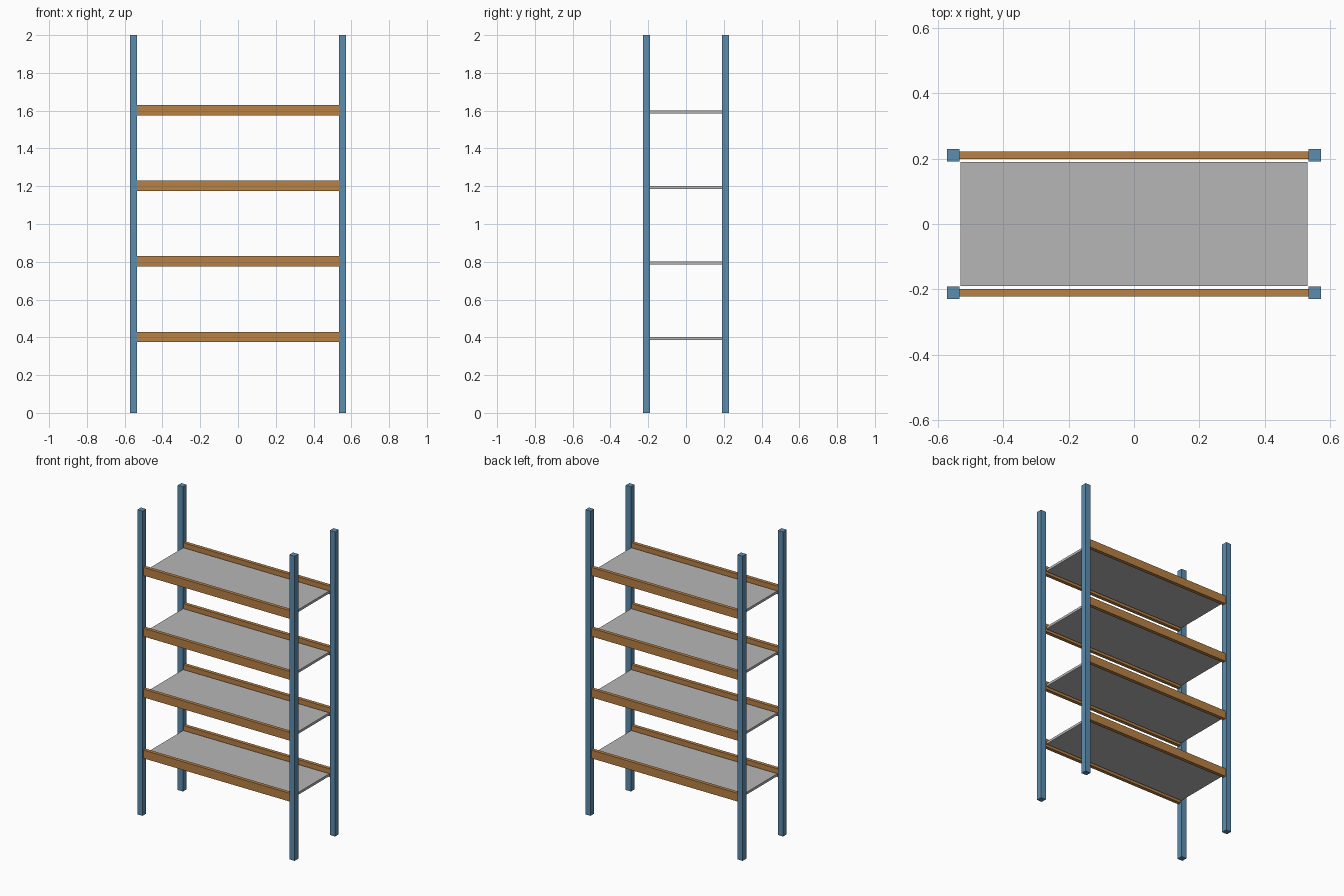
import bpy
import bmesh

cube = bpy.data.objects.get("Cube")
if cube:
    bpy.data.objects.remove(cube, do_unlink=True)


def make_material(name, colour):
    mat = bpy.data.materials.new(name)
    mat.use_nodes = True
    mat.diffuse_color = (*colour, 1)
    mat.node_tree.nodes["Principled BSDF"].inputs["Base Color"].default_value = (*colour, 1)
    return mat


def box(name, centre, size, mat):
    mesh = bpy.data.meshes.new(name)
    bm = bmesh.new()
    bmesh.ops.create_cube(bm, size=1)
    bmesh.ops.scale(bm, vec=size, verts=bm.verts)
    bm.to_mesh(mesh)
    bm.free()
    mesh.materials.append(mat)
    obj = bpy.data.objects.new(name, mesh)
    obj.location = centre
    bpy.context.collection.objects.link(obj)
    return obj


blue = make_material("blue_steel", (0.11, 0.27, 0.43))
wood = make_material("orange_brown_beam", (0.48, 0.22, 0.06))
grey = make_material("grey_deck", (0.47, 0.47, 0.47))

HEIGHT = 2.0
POST = 0.038
POST_X, POST_Y = 0.5525, 0.2095
BEAM_LENGTH = 2 * POST_X - POST

# Four corner posts
for side, sx in (("right", -1), ("left", 1)):
    for end, sy in (("front", -1), ("back", 1)):
        box(f"{end}_{side}_post", (sx * POST_X, sy * POST_Y, HEIGHT / 2),
            (POST, POST, HEIGHT), blue)

# Each level: a deck panel between a front and a back beam
for level in range(1, 5):
    z = 0.4 * level
    box(f"shelf_deck_{level}", (0, 0, z - 0.006), (1.061, 0.379, 0.016), grey)
    for end, sy in (("front", -1), ("back", 1)):
        box(f"{end}_beam_{level}", (0, sy * POST_Y, z + 0.0025),
            (BEAM_LENGTH, 0.023, 0.054), wood)
